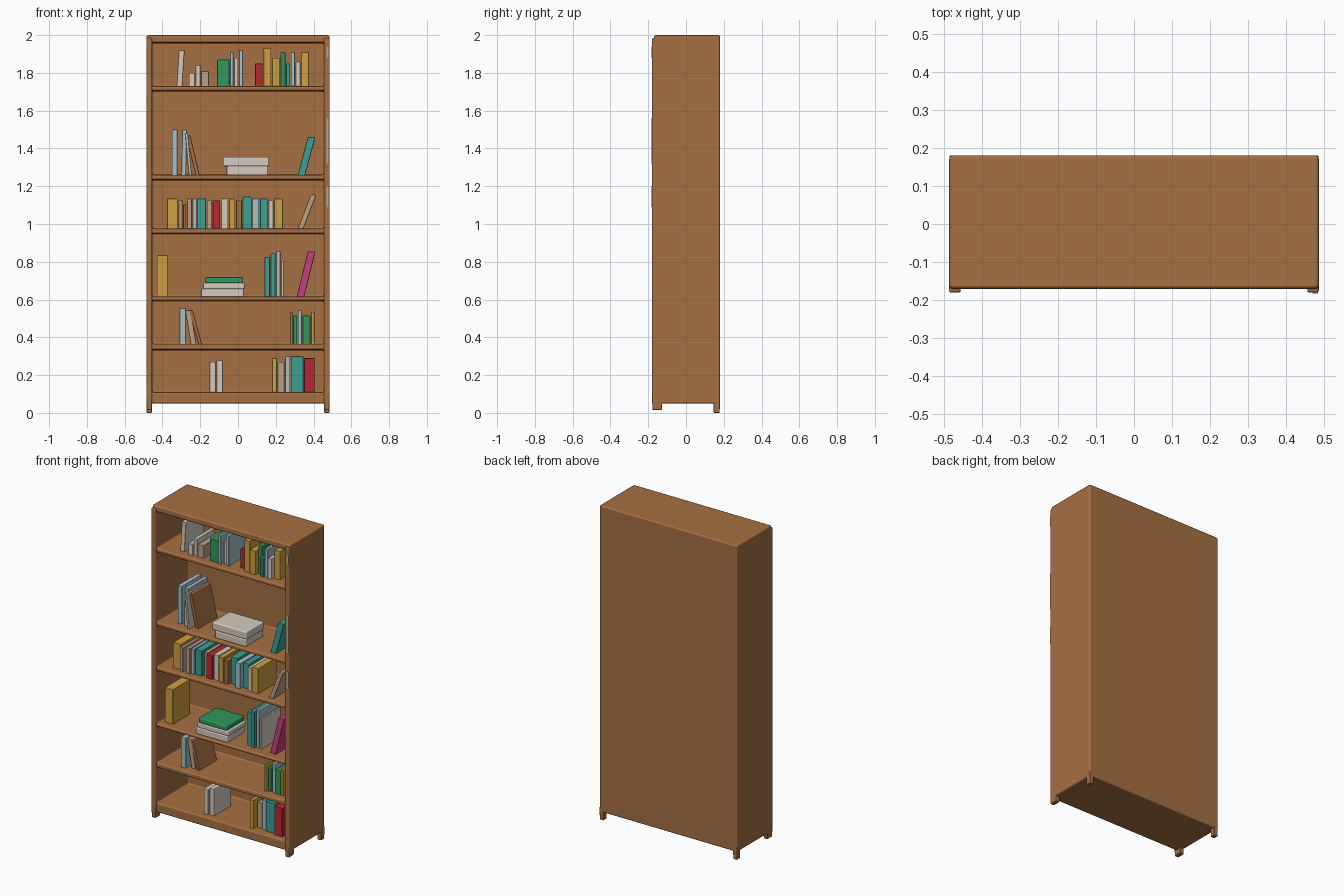
import bpy, bmesh, random
from mathutils import Vector

random.seed(4)
cube = bpy.data.objects.get("Cube")
if cube:
    bpy.data.objects.remove(cube, do_unlink=True)


def material(name, r, g, b):
    mat = bpy.data.materials.new(name)
    mat.use_nodes = True
    colour = (r, g, b, 1)
    mat.diffuse_color = colour
    bsdf = next(n for n in mat.node_tree.nodes if n.type == "BSDF_PRINCIPLED")
    bsdf.inputs["Base Color"].default_value = colour
    bsdf.inputs["Roughness"].default_value = 0.8
    return mat


wood = material("wood", .38, .16, .055)
white = material("white", .66, .60, .52)
beige = material("beige", .50, .36, .24)
blue = material("light blue", .38, .53, .58)
teal = material("teal", .045, .35, .30)
green = material("green", .03, .31, .11)
yellow = material("yellow", .62, .35, .05)
red = material("red", .48, .02, .03)
pink = material("pink", .56, .05, .20)


def add_box(bm, low, high, lean=0, taper=0):
    """Box between two corners; lean shifts the top in x, taper narrows the foot."""
    low, high = Vector(low), Vector(high)
    middle, size = (low + high) / 2, high - low
    for v in bmesh.ops.create_cube(bm, size=1)["verts"]:
        top = v.co.z > 0
        if not top:
            v.co.x *= 1 - taper
            v.co.y *= 1 - taper
        v.co = middle + v.co * size
        if top:
            v.co.x += lean


def finish(bm, name, mat):
    mesh = bpy.data.meshes.new(name)
    bm.to_mesh(mesh)
    bm.free()
    mesh.materials.append(mat)
    obj = bpy.data.objects.new(name, mesh)
    bpy.context.collection.objects.link(obj)
    return obj


def soften(obj, width):
    obj.data.shade_smooth()
    bevel = obj.modifiers.new("soft edges", "BEVEL")
    bevel.width = width
    bevel.segments = 2
    bevel.harden_normals = True


def box(name, mat, low, high, lean=0, taper=0, soft=.004):
    bm = bmesh.new()
    add_box(bm, low, high, lean, taper)
    obj = finish(bm, name, mat)
    if soft:
        soften(obj, soft)
    return obj


# Case: one block with six compartments cut into its front
HALF, INNER, FRONT, BACK = .485, .455, -.17, .18
compartments = [(.11, .335), (.365, .595), (.615, .95),
                (.975, 1.235), (1.26, 1.705), (1.73, 1.96)]
case = box("bookcase", wood, (-HALF, FRONT, .05), (HALF, BACK, 2), soft=0)
bm = bmesh.new()
for floor, ceiling in compartments:
    add_box(bm, (-INNER, -.3, floor), (INNER, .15, ceiling))
cutter = finish(bm, "compartment_cutter", wood)
cutter.hide_render = True
cut = case.modifiers.new("compartments", "BOOLEAN")
cut.operation = "DIFFERENCE"
cut.object = cutter
bpy.context.view_layer.objects.active = case
bpy.ops.object.modifier_apply(modifier=cut.name)
bpy.data.objects.remove(cutter, do_unlink=True)
soften(case, .009)

# Front posts and feet on both sides
for side, label in ((-1, "right"), (1, "left")):
    x0, x1 = sorted((side * INNER, side * HALF))
    box(label + "_post", wood, (x0, -.18, .05), (x1, -.15, 1.985), soft=.006)
    box(label + "_front_foot", wood, (x0, -.18, .015), (x1, -.125, .08), taper=.1)
    box(label + "_back_foot", wood, (x0, .145, 0), (x1, BACK, .08), taper=.1)

# Pale worn patches on the left post
for low, high in ((1.09, 1.2), (1.32, 1.56), (1.88, 1.94)):
    box("worn_patch", beige, (.468, -.183, low), (.483, -.179, high), soft=0)


def book(shelf, mat, x, width, height, lean=0):
    floor = compartments[shelf][0]
    front = -.125 + random.uniform(-.015, .02)
    depth = .19 + random.uniform(-.02, .01)
    name = mat.name.replace(" ", "_") + "_book"
    box(name, mat, (x, front, floor - .003),
        (x + width, front + depth, floor + height), lean)


def row(shelf, x, *books):
    """Upright books side by side, each (material, width, height)."""
    for mat, width, height in books:
        book(shelf, mat, x, width - .004, height)
        x += width


def stack(shelf, *books):
    """Flat books on top of each other, each (material, left, right, thickness)."""
    z = compartments[shelf][0] - .003
    for mat, left, right, thick in books:
        name = mat.name + "_flat_book"
        box(name, mat, (left, -.15, z), (right, .03, z + thick), soft=.008)
        z += thick - .002


# Bottom shelf
row(0, -.15, (white, .037, .16), (white, .037, .17))
row(0, .18, (yellow, .03, .18), (beige, .04, .16), (blue, .03, .19),
    (teal, .07, .19), (red, .06, .18))

# Second shelf
book(1, blue, -.31, .035, .19)
book(1, beige, -.25, .03, .18, -.03)
book(1, wood, -.21, .02, .18, -.05)
row(1, .275, (yellow, .017, .17), (green, .025, .15), (blue, .025, .18),
    (green, .045, .15), (yellow, .022, .17))

# Third shelf
row(2, -.43, (yellow, .062, .22))
stack(2, (white, -.195, .03, .045), (white, -.185, .035, .033),
      (green, -.175, .025, .033))
row(2, .14, (teal, .033, .21), (teal, .03, .23), (blue, .025, .24), (white, .018, .19))
book(2, pink, .31, .04, .24, .06)

# Fourth shelf
row(3, -.375, (yellow, .06, .16), (beige, .025, .15), (wood, .02, .13),
    (beige, .03, .16), (blue, .025, .16), (teal, .05, .16), (beige, .03, .15),
    (red, .045, .15), (white, .042, .16), (yellow, .037, .16), (wood, .035, .15),
    (teal, .052, .17), (blue, .04, .16), (teal, .045, .16), (white, .03, .15),
    (yellow, .05, .16))
book(3, beige, .315, .03, .18, .07)

# Fifth shelf
book(4, blue, -.35, .03, .24)
book(4, blue, -.30, .025, .24, .005)
book(4, white, -.26, .015, .22, -.02)
book(4, wood, -.225, .022, .21, -.05)
stack(4, (white, -.06, .16, .05), (white, -.08, .165, .05))
book(4, teal, .315, .04, .2, .055)

# Top shelf
book(5, white, -.325, .03, .19, .012)
row(5, -.26, (white, .035, .07), (white, .03, .11), (beige, .045, .08))
row(5, -.11, (green, .068, .14), (blue, .022, .18), (white, .025, .15),
    (blue, .025, .19))
row(5, .09, (red, .045, .12), (yellow, .045, .2), (yellow, .045, .15),
    (green, .03, .18), (teal, .025, .12), (blue, .025, .18), (white, .03, .13),
    (yellow, .045, .18))
